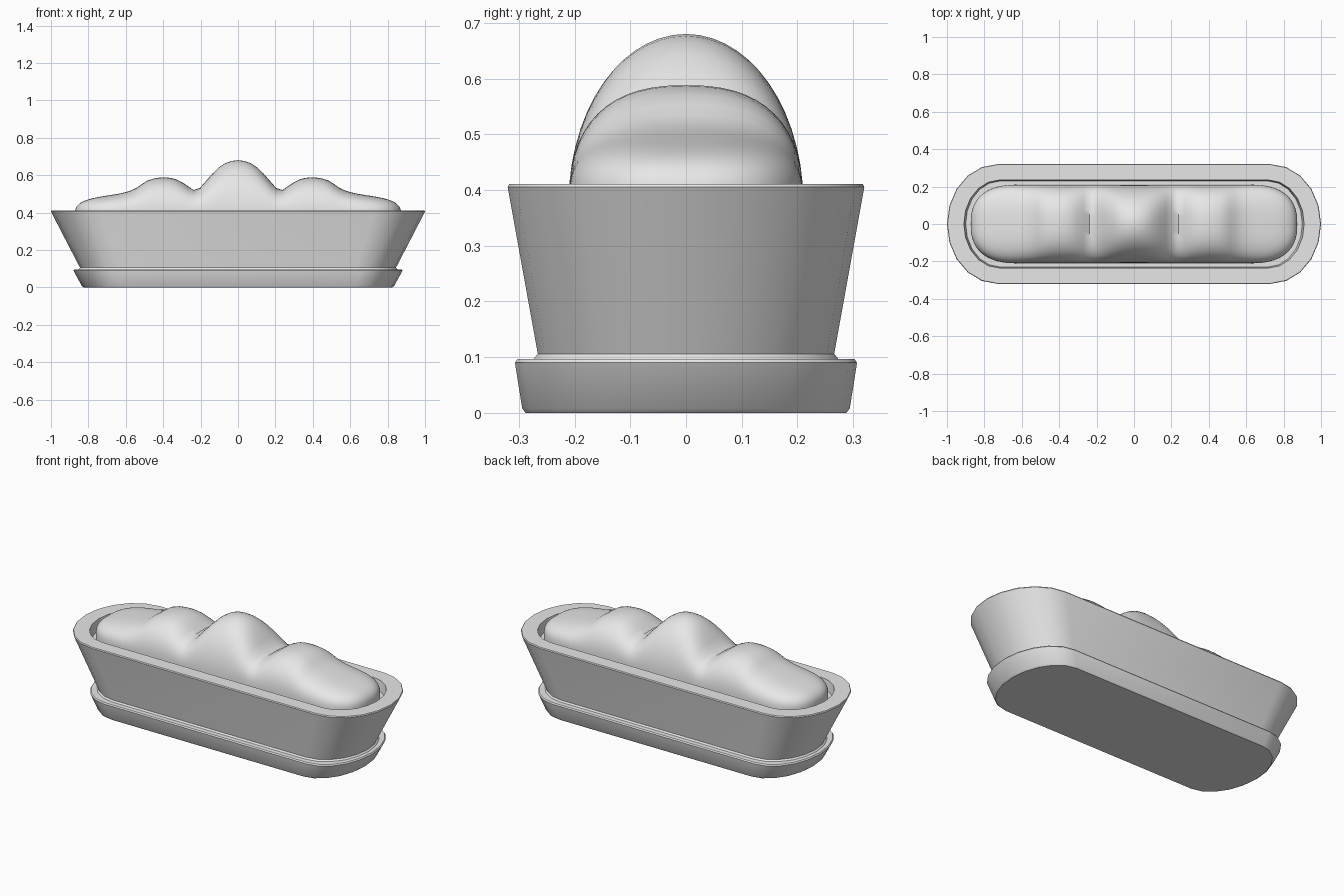
import bpy
import bmesh
from math import sin, cos, pi, radians

cube = bpy.data.objects.get("Cube")
if cube:
    bpy.data.objects.remove(cube, do_unlink=True)

grey = bpy.data.materials.new("plain_grey")
grey.use_nodes = True
grey.diffuse_color = (0.8, 0.8, 0.8, 1)
grey.node_tree.nodes["Principled BSDF"].inputs["Base Color"].default_value = (0.8, 0.8, 0.8, 1)


def loft(name, rings, angle):
    """Skin a row of closed rings, cap both ends and shade the result."""
    bm = bmesh.new()
    loops = [[bm.verts.new(p) for p in ring] for ring in rings]
    for a, b in zip(loops, loops[1:]):
        for i in range(len(a)):
            j = (i + 1) % len(a)
            bm.faces.new((a[i], a[j], b[j], b[i]))
    bm.faces.new(loops[0])
    bm.faces.new(loops[-1])
    bmesh.ops.remove_doubles(bm, verts=bm.verts, dist=0.0002)
    bmesh.ops.recalc_face_normals(bm, faces=bm.faces)
    mesh = bpy.data.meshes.new(name)
    bm.to_mesh(mesh)
    bm.free()
    mesh.materials.append(grey)
    obj = bpy.data.objects.new(name, mesh)
    bpy.context.collection.objects.link(obj)
    bpy.ops.object.select_all(action="DESELECT")
    obj.select_set(True)
    bpy.context.view_layer.objects.active = obj
    bpy.ops.object.shade_smooth_by_angle(angle=radians(angle))


def oblong(straight, length, width, z, steps=10):
    """Long outline with parallel sides and a rounded end on each side."""
    ring = []
    for side in (1, -1):
        for i in range(steps + 1):
            a = -pi / 2 + pi * i / steps
            x = straight + (length - straight) * cos(a)
            ring.append((side * x, side * width * sin(a), z))
    return ring


# Saucer: shallow flared base with softened edges
loft("saucer", [oblong(*r) for r in (
    (0.63, 0.825, 0.288, 0),
    (0.63, 0.835, 0.294, 0.008),
    (0.66, 0.88, 0.307, 0.09),
    (0.66, 0.875, 0.302, 0.097),
    (0.64, 0.86, 0.277, 0.097),
)], 30)

# Planter: flared wall, flat rim and hollow inside
loft("planter", [oblong(*r) for r in (
    (0.63, 0.855, 0.275, 0.095),
    (0.63, 0.845, 0.266, 0.106),
    (0.73, 1.0, 0.32, 0.405),
    (0.73, 0.997, 0.317, 0.411),
    (0.72, 0.91, 0.235, 0.411),
    (0.715, 0.9, 0.23, 0.35),
)], 30)

# Mound: ridge heights from the middle outwards
RIDGE = ((0, 0.68), (0.08, 0.658), (0.15, 0.595), (0.2, 0.535), (0.235, 0.52),
         (0.28, 0.55), (0.33, 0.578), (0.4, 0.588), (0.48, 0.573), (0.55, 0.528),
         (0.61, 0.507), (0.7, 0.492), (0.8, 0.485), (0.88, 0.485))
BASE, END = 0.38, 0.873


def slope(i):
    if i in (0, len(RIDGE) - 1):
        return 0
    (x0, h0), (x1, h1) = RIDGE[i - 1], RIDGE[i + 1]
    return (h1 - h0) / (x1 - x0)


def ridge_height(x):
    i = max(k for k, (px, _) in enumerate(RIDGE[:-1]) if px <= x)
    (x0, h0), (x1, h1) = RIDGE[i], RIDGE[i + 1]
    d = x1 - x0
    t = (x - x0) / d
    s = 1 - t
    return (h0 * (1 + 2 * t) * s * s + h1 * (3 - 2 * t) * t * t
            + d * t * s * (slope(i) * s - slope(i + 1) * t))


def mound_section(x, steps=28):
    """Arch across the mound, fuller where the ridge is lower."""
    u = max(0, (abs(x) - 0.62) / (END - 0.62))
    width = 0.21 * max(0, 1 - u ** 2.5) ** 0.4
    height = ridge_height(abs(x)) - BASE
    power = 2 / max(2, min(3, 2 + (0.3 - height) * 5))
    height *= max(0, 1 - u ** 3) ** (1 / 3)
    ring = [(x, width, 0.34)]
    for i in range(steps + 1):
        a = pi * i / steps
        c, s = cos(a), max(0, sin(a))
        y = width * abs(c) ** power * (1 if c > 0 else -1)
        ring.append((x, y, BASE + height * s ** power))
    return ring + [(x, -width, 0.34)]


STATIONS = 80
loft("mound", [mound_section(END * sin(pi * (i / STATIONS - 0.5)))
               for i in range(STATIONS + 1)], 50)
